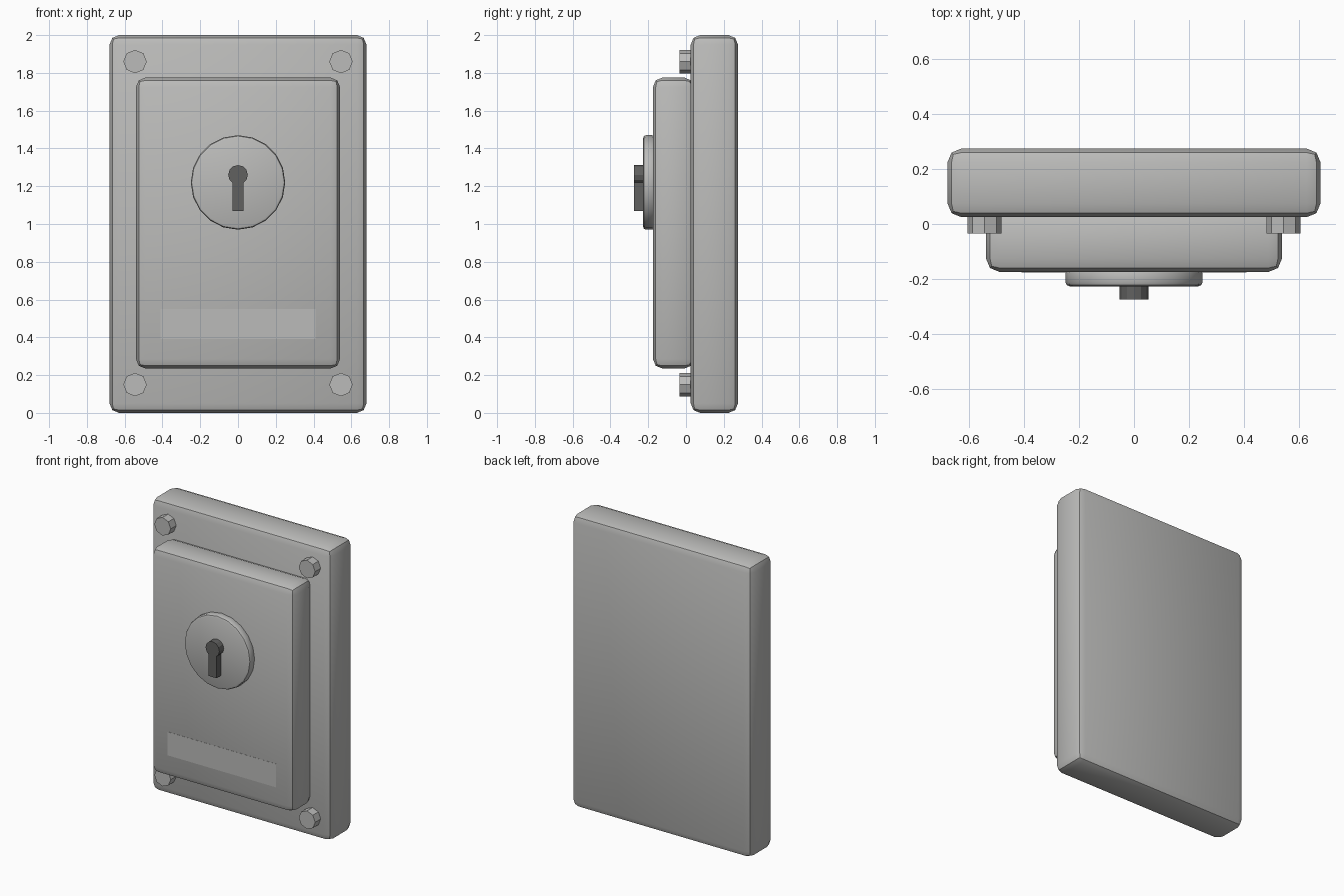
import bpy
import math
from math import radians

cube = bpy.data.objects.get("Cube")
if cube:
    bpy.data.objects.remove(cube, do_unlink=True)


def material(name, value):
    mat = bpy.data.materials.new(name)
    mat.use_nodes = True
    color = (value, value, value * 0.98, 1)
    mat.diffuse_color = color
    mat.node_tree.nodes["Principled BSDF"].inputs["Base Color"].default_value = color
    return mat


steel = material("steel grey", 0.5)
dark = material("dark grey", 0.12)


def finish(obj, name, mat, bevel, smooth):
    obj.name = name
    obj.data.materials.append(mat)
    bpy.ops.object.transform_apply(location=False, rotation=True, scale=True)
    if bevel:
        mod = obj.modifiers.new("rounded edges", "BEVEL")
        mod.width = bevel
        mod.segments = 2
        bpy.ops.object.modifier_apply(modifier=mod.name)
    if smooth:
        bpy.ops.object.shade_smooth_by_angle(angle=radians(30))
    return obj


def box(name, mat, half_x, y0, y1, z0, z1, bevel=0):
    bpy.ops.mesh.primitive_cube_add(size=1, location=(0, (y0 + y1) / 2, (z0 + z1) / 2))
    obj = bpy.context.object
    obj.scale = (2 * half_x, y1 - y0, z1 - z0)
    return finish(obj, name, mat, bevel, bevel > 0)


def disc(name, mat, x, z, radius, y0, y1, sides, bevel=0):
    bpy.ops.mesh.primitive_cylinder_add(
        vertices=sides, radius=radius, depth=y1 - y0,
        location=(x, (y0 + y1) / 2, z), rotation=(math.pi / 2, 0, 0))
    return finish(bpy.context.object, name, mat, bevel, bevel > 0)


# Wall plate and raised front panel
box("back_plate", steel, 0.68, 0.025, 0.275, 0, 2, 0.05)
box("front_panel", steel, 0.54, -0.175, 0.042, 0.235, 1.775, 0.05)

# Thin label strip low on the panel
box("label_strip", steel, 0.41, -0.176, -0.170, 0.39, 0.55)

# Lock face with a raised keyhole
disc("lock_face", steel, 0, 1.22, 0.25, -0.227, -0.165, 20, 0.015)
disc("keyhole_round", dark, 0, 1.26, 0.052, -0.275, -0.215, 12)
box("keyhole_slot", dark, 0.03, -0.274, -0.215, 1.07, 1.25)

# Corner bolts
for side, x in (("left", 0.545), ("right", -0.545)):
    for level, z in (("lower", 0.15), ("upper", 1.86)):
        disc(f"{level}_{side}_bolt", steel, x, z, 0.062, -0.035, 0.04, 8)
